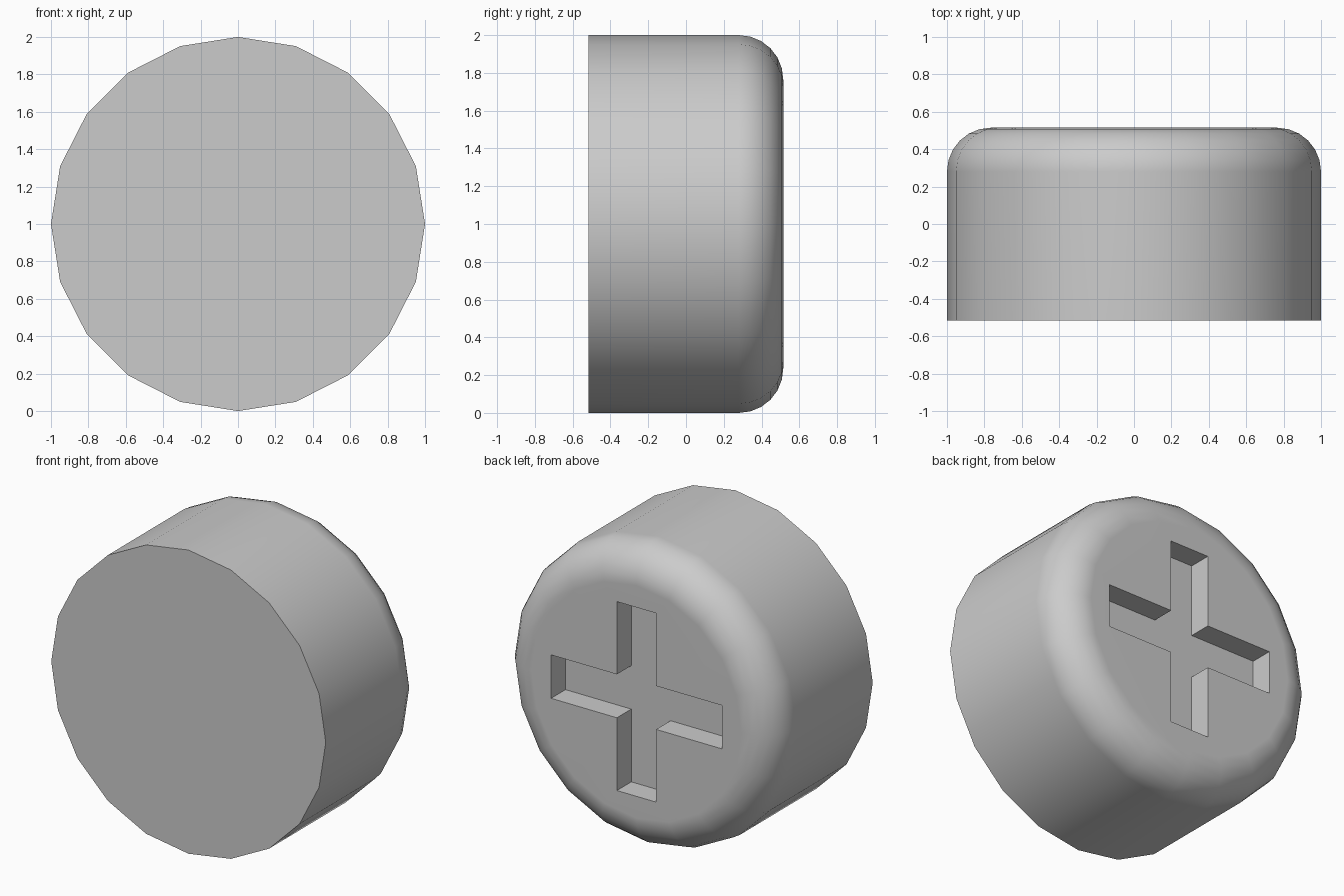
import bpy, bmesh
from math import sin, cos, pi, radians

if "Cube" in bpy.data.objects:
    bpy.data.objects.remove(bpy.data.objects["Cube"])

SIDES, HALF, R, SEGS = 20, 0.515, 0.235, 6


def make_object(name, bm):
    bmesh.ops.recalc_face_normals(bm, faces=bm.faces)
    mesh = bpy.data.meshes.new(name)
    bm.to_mesh(mesh)
    bm.free()
    ob = bpy.data.objects.new(name, mesh)
    bpy.context.collection.objects.link(ob)
    return ob


# Round body: lathed profile (radius, y) with a rounded rear rim
profile = [(1.0, -HALF)]
for i in range(SEGS + 1):
    a = pi / 2 * i / SEGS
    profile.append((1 - R + R * cos(a), HALF - R + R * sin(a)))
bm = bmesh.new()
rings = [[bm.verts.new((r * cos(2 * pi * k / SIDES), y, 1 + r * sin(2 * pi * k / SIDES)))
          for k in range(SIDES)] for r, y in profile]
for a, b in zip(rings, rings[1:]):
    for k in range(SIDES):
        n = (k + 1) % SIDES
        bm.faces.new((a[k], a[n], b[n], b[k]))
bm.faces.new(rings[0])
bm.faces.new(rings[-1])
body = make_object("round_button", bm)

# Cross-shaped cutter for the recess in the rear face
L, W, DEPTH = 0.622, 0.143, 0.15
quarter = [(L, -W), (L, W), (W, W)]
bm = bmesh.new()
outline = []
for q in range(4):
    c, s = [(1, 0), (0, 1), (-1, 0), (0, -1)][q]
    outline += [bm.verts.new((x * c - z * s, HALF - DEPTH, 1 + x * s + z * c)) for x, z in quarter]
face = bm.faces.new(outline)
ext = bmesh.ops.extrude_face_region(bm, geom=[face])
bmesh.ops.translate(bm, vec=(0, 0.4, 0),
                    verts=[v for v in ext["geom"] if isinstance(v, bmesh.types.BMVert)])
# keep a closed base on the cutter
if not face.is_valid:
    bm.faces.new(outline)
cutter = make_object("cross_cutter", bm)
cutter.hide_render = True

# Cut the recess
bpy.context.view_layer.objects.active = body
body.select_set(True)
mod = body.modifiers.new("cross_recess", 'BOOLEAN')
mod.operation, mod.solver, mod.object = 'DIFFERENCE', 'EXACT', cutter
bpy.ops.object.modifier_apply(modifier=mod.name)
bpy.data.objects.remove(cutter)

# Smooth shading with crisp front edge and recess
bpy.ops.object.shade_smooth_by_angle(angle=radians(35))
wn = body.modifiers.new("weighted_normals", 'WEIGHTED_NORMAL')
wn.keep_sharp = True
